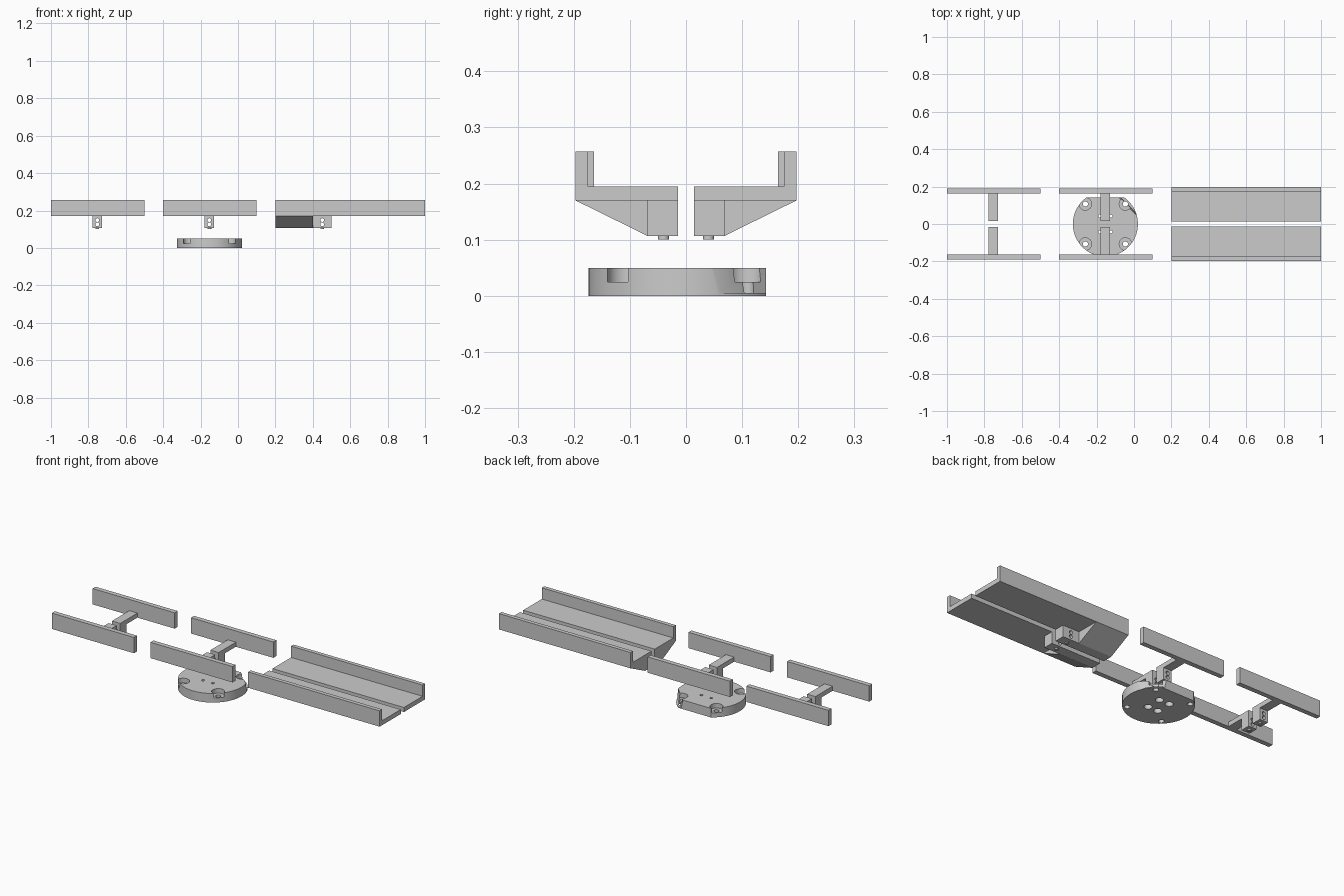
import bpy, bmesh, math
from mathutils import Matrix, Vector

if "Cube" in bpy.data.objects:
    bpy.data.objects.remove(bpy.data.objects["Cube"])


def add(name, bm):
    bmesh.ops.recalc_face_normals(bm, faces=bm.faces)
    me = bpy.data.meshes.new(name)
    bm.to_mesh(me)
    bm.free()
    ob = bpy.data.objects.new(name, me)
    bpy.context.collection.objects.link(ob)
    return ob


def prism(name, profile, x0, x1, side=1):
    """Extrude a (y, z) profile along x; side=-1 mirrors it in y."""
    bm = bmesh.new()
    face = bm.faces.new([bm.verts.new((x0, side * y, z)) for y, z in profile])
    ext = bmesh.ops.extrude_face_region(bm, geom=[face])['geom']
    moved = [v for v in ext if isinstance(v, bmesh.types.BMVert)]
    bmesh.ops.translate(bm, verts=moved, vec=(x1 - x0, 0, 0))
    return add(name, bm)


def box(name, x0, x1, y0, y1, z0, z1):
    return prism(name, [(y0, z0), (y1, z0), (y1, z1), (y0, z1)], x0, x1)


def cylinder(name, centre, r, h, axis='Z', n=32):
    bm = bmesh.new()
    m = Matrix.Translation(centre)
    if axis == 'Y':
        m = m @ Matrix.Rotation(math.pi / 2, 4, 'X')
    bmesh.ops.create_cone(bm, cap_ends=True, segments=n, radius1=r, radius2=r,
                          depth=h, matrix=m)
    return add(name, bm)


def cut(ob, cutter):
    cutter.hide_render = True
    mod = ob.modifiers.new("cut", 'BOOLEAN')
    mod.operation = 'DIFFERENCE'
    mod.solver = 'EXACT'
    mod.object = cutter
    bpy.context.view_layer.objects.active = ob
    bpy.ops.object.modifier_apply(modifier=mod.name)
    bpy.data.objects.remove(cutter)


def smooth(ob):
    bpy.ops.object.select_all(action='DESELECT')
    ob.select_set(True)
    bpy.context.view_layer.objects.active = ob
    bpy.ops.object.shade_smooth_by_angle(angle=math.radians(30))


# Round base plate with a flat at the back
CX = -0.153
base = cylinder("base_plate", (CX, 0, 0.025), 0.174, 0.05, n=96)
cut(base, box("flat_cutter", CX - 0.3, CX + 0.3, 0.143, 0.3, -0.1, 0.2))

# Four counterbored mounting holes at the rim, four bracket bolt holes inside
for sx in (-1, 1):
    for sy in (-1, 1):
        rx, ry = CX + sx * 0.107, sy * 0.107
        cut(base, cylinder("rim_counterbore", (rx, ry, 0.055), 0.033, 0.06))
        cut(base, cylinder("rim_hole", (rx, ry, 0.02), 0.014, 0.1))
        bx, by = CX + sx * 0.03, sy * 0.042
        cut(base, cylinder("bolt_counterbore", (bx, by, 0.0), 0.02, 0.05))
        cut(base, cylinder("bolt_hole", (bx, by, 0.03), 0.008, 0.1))

# Slanted relief at the back right corner of the plate
relief = prism("relief_cutter", [(0.159, 0.005), (0.3, 0.005), (0.3, 0.06), (0.150, 0.06)],
               -0.2, 0.2)
relief.data.transform(Matrix.Translation((CX, 0, 0)) @ Matrix.Rotation(-math.pi / 4, 4, 'Z'))
cut(base, relief)
smooth(base)


def drill(ob, x, s):
    # Two bolt holes across the block
    for z in (0.126, 0.149):
        cut(ob, cylinder("cross_hole", (x, s * 0.04, z), 0.010, 0.1, 'Y', 24))
    smooth(ob)


for s, tag in ((1, "back"), (-1, "front")):
    # Two narrow brackets, each carrying a plain rail
    for label, x, x0, x1 in (("left", -0.752, -1.0, -0.5), ("middle", CX, -0.4, 0.1)):
        bracket = prism(f"{label}_bracket_{tag}",
                        [(0.015, 0.107), (0.068, 0.107), (0.068, 0.17),
                         (0.166, 0.17), (0.166, 0.195), (0.015, 0.195)],
                        x - 0.025, x + 0.025, s)
        drill(bracket, x, s)
        prism(f"{label}_rail_{tag}",
              [(0.164, 0.17), (0.190, 0.17), (0.190, 0.257), (0.164, 0.257)], x0, x1, s)
        smooth(cylinder(f"{label}_foot_pin_{tag}", (x, s * 0.04, 0.105), 0.010, 0.01))

    # Long tray half with an upright lip
    prism(f"tray_{tag}",
          [(0.014, 0.17), (0.197, 0.17), (0.197, 0.257), (0.175, 0.257),
           (0.175, 0.195), (0.014, 0.195)], 0.2, 1.0, s)
    # Sloped gusset and drilled block underneath
    prism(f"tray_gusset_{tag}",
          [(0.014, 0.107), (0.069, 0.107), (0.197, 0.17), (0.014, 0.17)], 0.2, 0.4, s)
    block = prism(f"tray_block_{tag}",
                  [(0.014, 0.107), (0.069, 0.107), (0.069, 0.17), (0.014, 0.17)],
                  0.4, 0.5, s)
    drill(block, 0.45, s)
    smooth(cylinder(f"tray_foot_pin_{tag}", (0.45, s * 0.04, 0.105), 0.010, 0.01))
